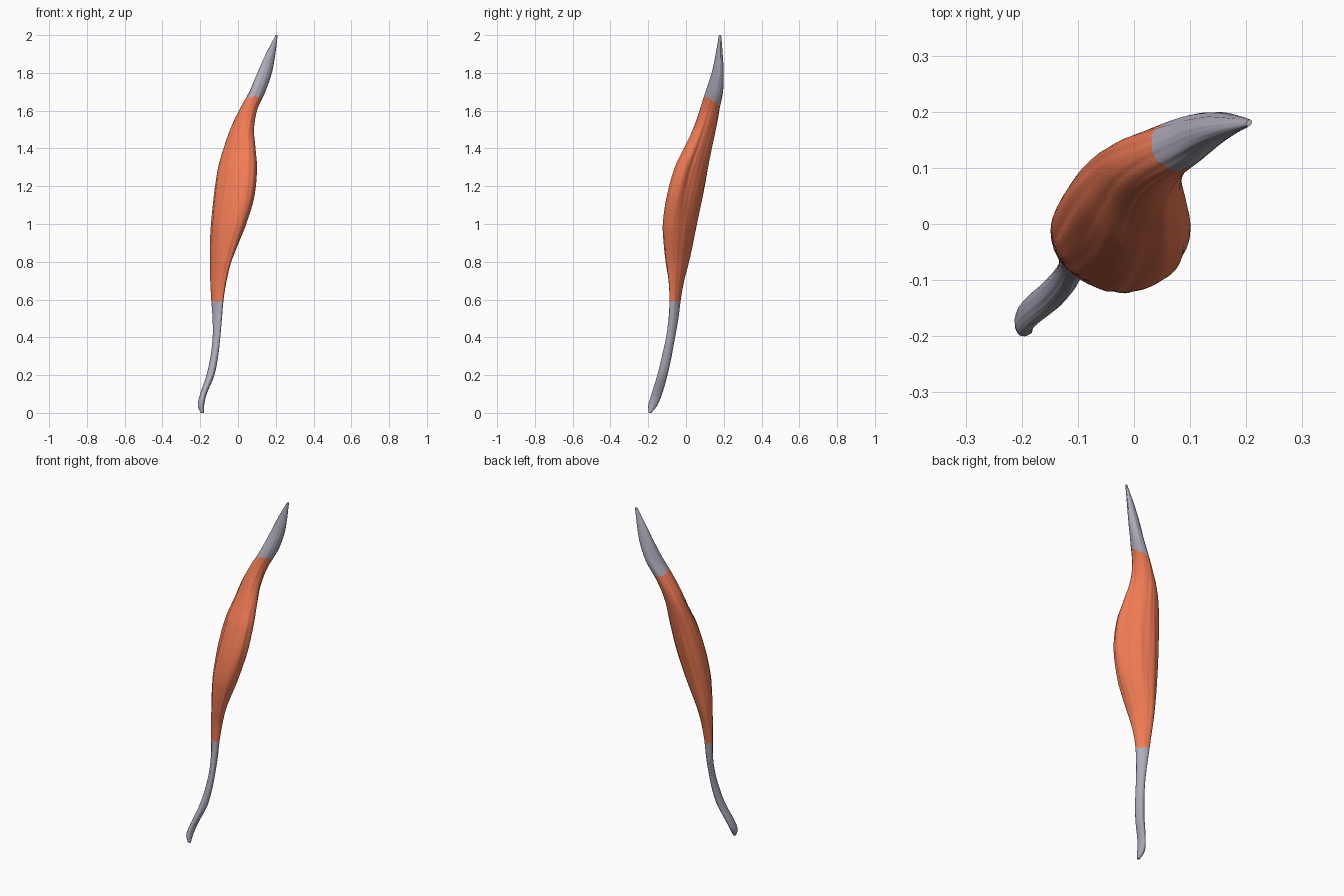
import bpy, bmesh, math

if "Cube" in bpy.data.objects:
    bpy.data.objects.remove(bpy.data.objects["Cube"])

# Extents of the cross-section at each height: z, x min, x max, y min, y max
ST = [
    (0.00, -.198, -.181, -.197, -.184), (0.04, -.213, -.180, -.200, -.152),
    (0.10, -.200, -.166, -.183, -.127), (0.20, -.167, -.125, -.152, -.098),
    (0.30, -.145, -.105, -.127, -.076), (0.40, -.134, -.094, -.105, -.058),
    (0.50, -.134, -.085, -.092, -.040), (0.60, -.141, -.076, -.088, -.028),
    (0.70, -.146, -.060, -.093, -.010), (0.80, -.147, -.035, -.108, .015),
    (0.90, -.146, .004, -.118, .037), (1.00, -.142, .043, -.122, .057),
    (1.15, -.128, .086, -.102, .087), (1.30, -.104, .101, -.058, .116),
    (1.40, -.076, .093, -.010, .137), (1.50, -.042, .084, .036, .157),
    (1.60, .005, .101, .072, .176), (1.70, .060, .144, .104, .196),
    (1.80, .102, .178, .136, .199), (1.90, .147, .197, .157, .194),
    (2.00, .200, .210, .174, .186)]
SEG = 72


def smooth(a, b, v):
    t = min(1, max(0, (v - a) / (b - a)))
    return t * t * (3 - 2 * t)


def bell(v, centre, width):
    return math.exp(-((v - centre) / width) ** 2)


def section(z):
    """Smoothly interpolated extents at height z."""
    i = max(j for j in range(len(ST) - 1) if ST[j][0] <= z + 1e-9)
    p, q = ST[i], ST[i + 1]
    before, after = ST[max(i - 1, 0)], ST[min(i + 2, len(ST) - 1)]
    h = q[0] - p[0]
    t = (z - p[0]) / h
    out = []
    for k in range(1, 5):
        m0 = (q[k] - before[k]) / (q[0] - before[0]) * h
        m1 = (after[k] - p[k]) / (after[0] - p[0]) * h
        out.append((2*t**3 - 3*t*t + 1) * p[k] + (t**3 - 2*t*t + t) * m0
                   + (3*t*t - 2*t**3) * q[k] + (t**3 - t*t) * m1)
    return out


def point(z, a):
    """Surface point: leaning ellipse with a side groove and fine fibres."""
    # slanted, slightly ragged seams where belly meets tendon
    z += bell(z, 1.65, .1) * (-.025 * math.sin(a) + .003 * math.sin(7 * a))
    z += bell(z, .59, .06) * .004 * math.sin(5 * a)
    z = min(2, max(0, z))
    x0, x1, y0, y1 = section(z)
    hx, hy = (x1 - x0) / 2, (y1 - y0) / 2
    rho = -.5 * smooth(.1, .6, z) + .12 * smooth(.7, 1, z) + .68 * smooth(1.4, 1.75, z)
    dx, dy = hx * math.cos(a), hy * math.sin(a + math.asin(rho))
    ang = math.atan2(dy, dx)
    # broad hollow with a sharper crease inside it
    groove = bell(z, 1.25, .26) * (.13 * bell(ang, .35, .42) + .08 * bell(ang, -.02, .15))
    fibre = (.014 * math.sin(9 * ang + 3 * z) + .010 * math.sin(16 * ang - 5 * z)
             + .008 * math.sin(23 * ang + 4 * z) + .008 * math.sin(5 * ang + 14 * z))
    s = 1 - groove + fibre
    return ((x0 + x1) / 2 + dx * s, (y0 + y1) / 2 + dy * s, z)


def loft(name, z0, z1, rows, color, cap_low=False, cap_high=False):
    bm = bmesh.new()
    rings = [[bm.verts.new(point(z0 + (z1 - z0) * r / rows, 2 * math.pi * k / SEG))
              for k in range(SEG)] for r in range(rows + 1)]
    for lo, hi in zip(rings, rings[1:]):
        for k in range(SEG):
            n = (k + 1) % SEG
            bm.faces.new((lo[k], lo[n], hi[n], hi[k]))
    if cap_low:
        bm.faces.new(rings[0][::-1])
    if cap_high:
        bm.faces.new(rings[-1])
    me = bpy.data.meshes.new(name)
    bm.to_mesh(me)
    bm.free()
    ob = bpy.data.objects.new(name, me)
    bpy.context.collection.objects.link(ob)
    for p in me.polygons:
        p.use_smooth = len(p.vertices) == 4
    me.materials.append(color)
    return ob


def material(name, rgb):
    mat = bpy.data.materials.new(name)
    mat.diffuse_color = (*rgb, 1)
    mat.use_nodes = True
    mat.node_tree.nodes["Principled BSDF"].inputs["Base Color"].default_value = mat.diffuse_color
    return mat


# Tendons at both ends, fleshy belly between
flesh = material("flesh", (.88, .2, .09))
sinew = material("sinew", (.44, .41, .5))
loft("lower_tendon", 0, .59, 50, sinew, cap_low=True)
loft("muscle_belly", .59, 1.65, 90, flesh)
loft("upper_tendon", 1.65, 2, 32, sinew, cap_high=True)
